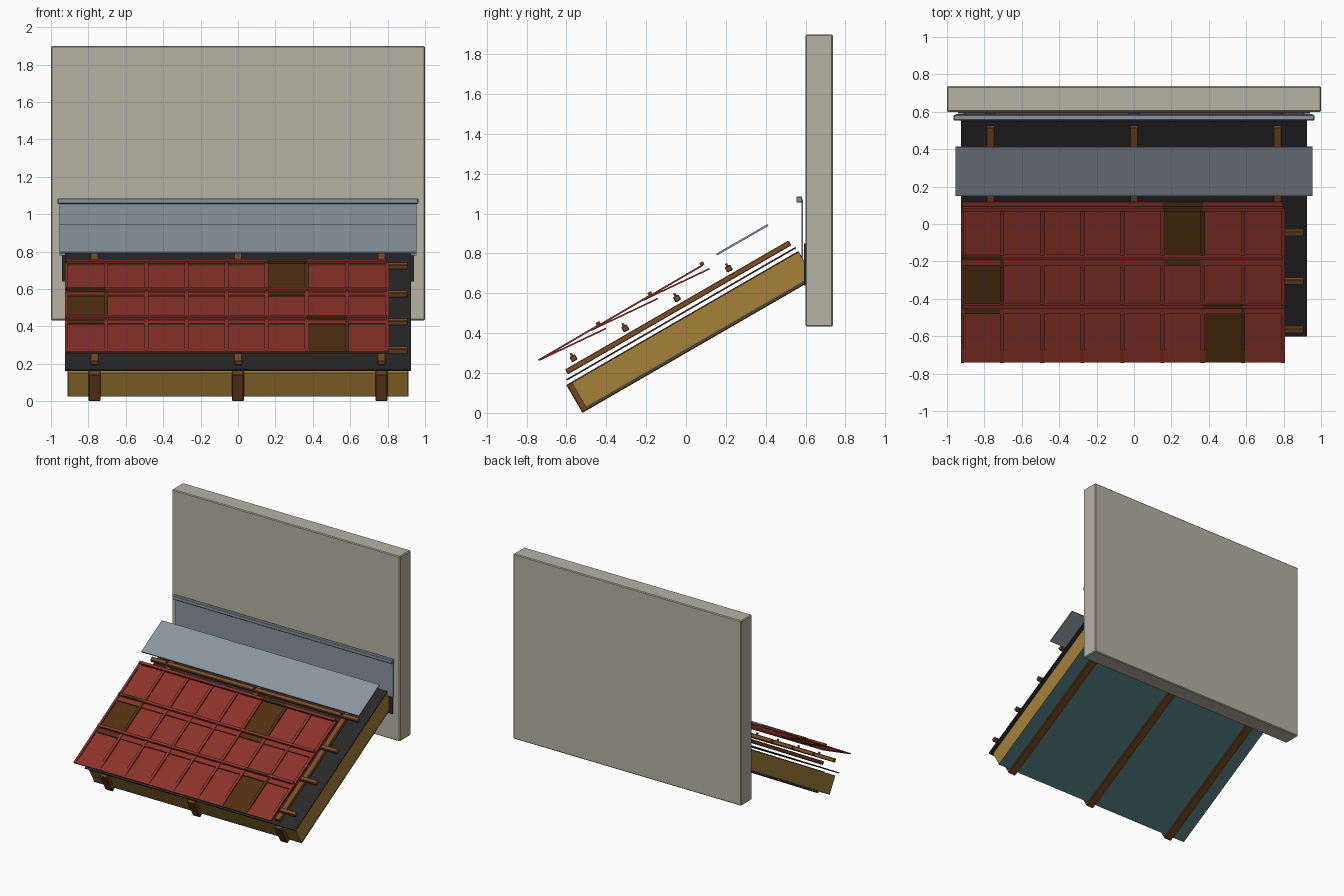
import bpy, bmesh, math

if "Cube" in bpy.data.objects:
    bpy.data.objects.remove(bpy.data.objects["Cube"])

C, S = math.cos(math.radians(30)), math.sin(math.radians(30))


def lin(c):
    c /= 255
    return c / 12.92 if c <= 0.04045 else ((c + 0.055) / 1.055) ** 2.4


def mat(name, r, g, b):
    m = bpy.data.materials.new(name)
    m.diffuse_color = (lin(r), lin(g), lin(b), 1)
    m.use_nodes = True
    m.node_tree.nodes["Principled BSDF"].inputs["Base Color"].default_value = m.diffuse_color
    return m


WALL = mat("render_grey", 182, 179, 163)
METAL = mat("flashing_metal", 138, 149, 158)
RED = mat("red_tile", 140, 51, 42)
DARK = mat("dark_tile", 82, 48, 17)
WOOD = mat("rafter_wood", 110, 67, 30)
BATTEN = mat("batten_wood", 125, 77, 36)
WOOL = mat("insulation", 166, 129, 55)
BLACK = mat("underlay_black", 40, 40, 40)
TEAL = mat("vapour_sheet", 80, 119, 121)


def P(u, v):
    """Roof coordinates (up slope, off slope) to side-view y, z."""
    return (-0.52 + u * C - v * S, u * S + v * C)


def rect(u0, u1, v0, v1):
    return [P(u0, v0), P(u1, v0), P(u1, v1), P(u0, v1)]


def upright(y0, y1, z0, z1):
    return [(y0, z0), (y1, z0), (y1, z1), (y0, z1)]


def strip(p, q, t):
    """Thin quad from p to q with thickness t on the upper side."""
    dy, dz = q[0] - p[0], q[1] - p[1]
    n = math.hypot(dy, dz)
    o = (-dz / n * t, dy / n * t)
    return [p, q, (q[0] + o[0], q[1] + o[1]), (p[0] + o[0], p[1] + o[1])]


def prisms(name, parts, mats, bevel=0):
    """parts: (x0, x1, side profile, material index), joined in one object."""
    bm = bmesh.new()
    for x0, x1, prof, mi in parts:
        a = [bm.verts.new((x0, y, z)) for y, z in prof]
        b = [bm.verts.new((x1, y, z)) for y, z in prof]
        n = len(prof)
        faces = [bm.faces.new(a[::-1]), bm.faces.new(b)]
        faces += [bm.faces.new((a[i], a[(i + 1) % n], b[(i + 1) % n], b[i])) for i in range(n)]
        for f in faces:
            f.material_index = mi
    bmesh.ops.recalc_face_normals(bm, faces=bm.faces[:])
    me = bpy.data.meshes.new(name)
    bm.to_mesh(me)
    bm.free()
    for m in mats:
        me.materials.append(m)
    ob = bpy.data.objects.new(name, me)
    bpy.context.collection.objects.link(ob)
    if bevel:
        mod = ob.modifiers.new("bevel", 'BEVEL')
        mod.width = bevel
        mod.segments = 1
    return ob


XS = (-0.767, 0, 0.767)

# Wall
prisms("wall", [(-1, 1, upright(0.6, 0.737, 0.433, 1.9), 0)], [WALL], 0.006)

# Rafters, insulation and inner sheet
prisms("rafters", [(x - 0.032, x + 0.032, rect(0, 1.345, 0, 0.162), 0) for x in XS], [WOOD], 0.004)
prisms("insulation", [(-0.91, 0.91, rect(0.03, 1.343, 0.02, 0.157), 0)], [WOOL])
prisms("vapour_sheet", [(-0.912, 0.912, rect(0.028, 1.343, 0.013, 0.02), 0)], [TEAL])

# Underlay and its strip against the wall
prisms("underlay", [(-0.925, 0.925, rect(0.014, 1.342, 0.179, 0.187), 0)], [BLACK])
prisms("underlay_upstand", [(-0.94, 0.94, upright(0.591, 0.601, 0.64, 0.85), 0)], [BLACK])

# Counter battens and cross battens
prisms("counter_battens", [(x - 0.022, x + 0.022, rect(0.034, 1.329, 0.204, 0.232), 0) for x in XS], [BATTEN], 0.003)
US = [0.0985 + 0.3 * i for i in range(4)]
prisms("battens", [(-0.91, 0.91, rect(u - 0.016, u + 0.016, 0.245, 0.275), 0) for u in US], [BATTEN], 0.004)
prisms("batten_nails", [(x - 0.006, x + 0.006, rect(u - 0.006, u + 0.006, 0.274, 0.289), 0)
                        for x in XS for u in US], [WOOD])

# Tile courses: tilted plates, ribs between tiles, and head bars
W, X0 = 0.2146, -0.92
dark = {(0, 6), (1, 0), (2, 5)}
plates, ribs, heads = [], [], []
for k in range(3):
    oy, oz = 0.26 * k, 0.15 * k
    front = (-0.738 + oy, 0.26 + oz)
    plate = strip(front, (-0.4 + oy, 0.42 + oz), 0.008)
    rib = strip(front, (-0.435 + oy, 0.437 + oz), 0.009)
    y, z = -0.436 + oy, 0.447 + oz
    head = strip((y - 0.009, z - 0.012), (y + 0.009, z - 0.002), 0.018)
    for i in range(8):
        x, m = X0 + W * i, int((k, i) in dark)
        plates.append((x, x + W, plate, m))
        heads.append((x, x + W, head, m))
        ribs.append((x + W - 0.011, x + W + 0.011, rib, m))
    ribs.append((X0 - 0.006, X0 + 0.012, rib, 0))
prisms("tile_plates", plates, [RED, DARK])
prisms("tile_ribs", ribs, [RED, DARK])
prisms("tile_head_bars", heads, [RED, DARK])

# Flashing: sloped apron, wall plate and top rail
prisms("apron_flashing", [(-0.955, 0.955, rect(0.98, 1.278, 0.346, 0.356), 0)], [METAL])
prisms("wall_flashing", [(-0.955, 0.955, upright(0.579, 0.587, 0.78, 1.07), 0)], [METAL])
prisms("flashing_rail", [(-0.965, 0.965, upright(0.554, 0.583, 1.055, 1.085), 0)], [METAL], 0.004)
